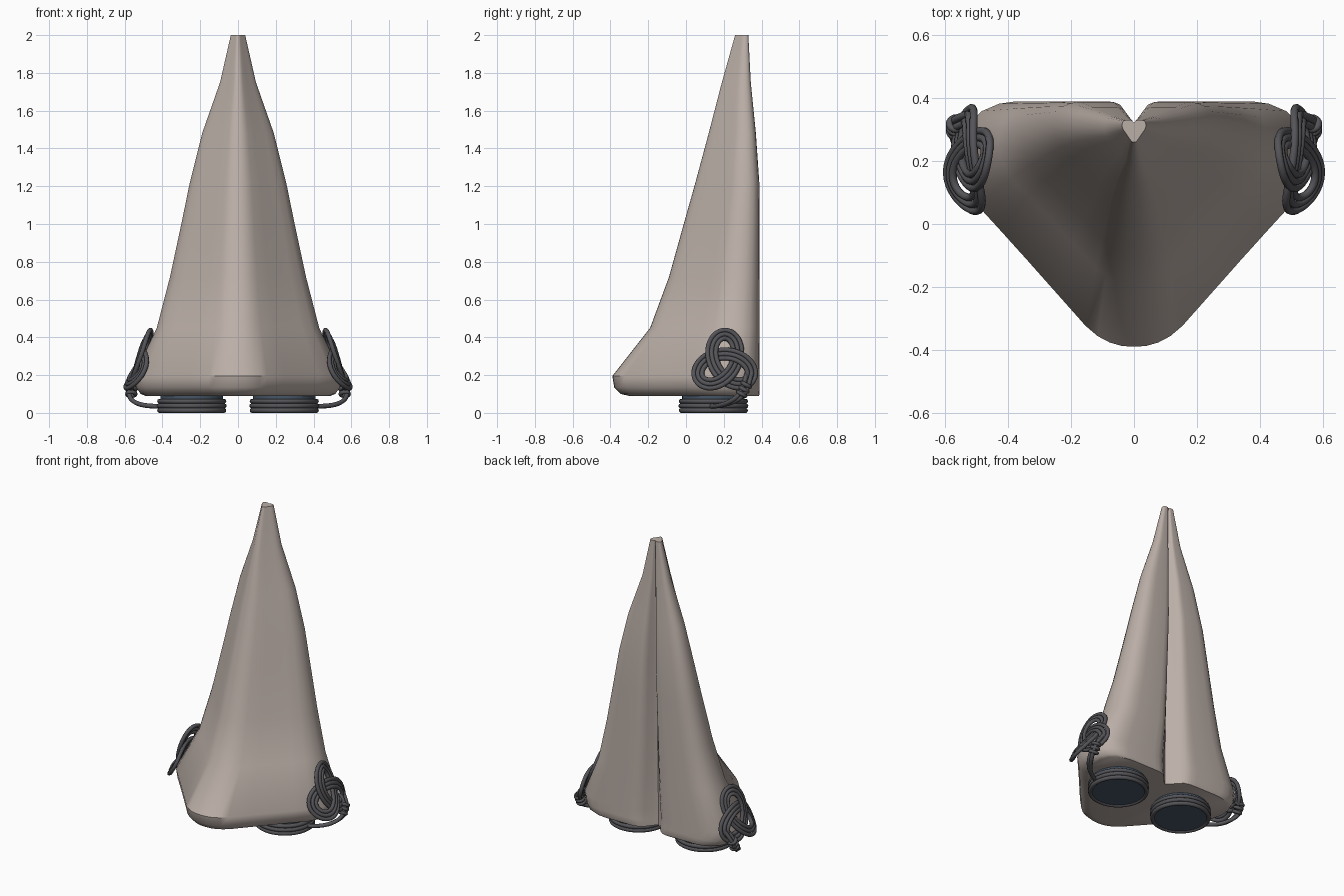
import bpy, bmesh, math
from mathutils import Vector

if "Cube" in bpy.data.objects:
    bpy.data.objects.remove(bpy.data.objects["Cube"])


def material(name, rgb):
    m = bpy.data.materials.new(name)
    m.diffuse_color = (*rgb, 1)
    m.use_nodes = True
    m.node_tree.nodes["Principled BSDF"].inputs["Base Color"].default_value = m.diffuse_color
    return m


CLOTH = material("taupe", (0.50, 0.43, 0.39))
CORD = material("dark_cord", (0.09, 0.09, 0.10))
GLASS = material("blue_glass", (0.06, 0.09, 0.13))


def finish(ob, mat, angle=35):
    ob.data.materials.append(mat)
    bpy.ops.object.select_all(action='DESELECT')
    ob.select_set(True)
    bpy.context.view_layer.objects.active = ob
    bpy.ops.object.shade_smooth_by_angle(angle=math.radians(angle))


def cord(name, pts, radius, closed=False, smooth=False):
    """Round cord swept along points, turned into a mesh."""
    cu = bpy.data.curves.new(name, 'CURVE')
    cu.dimensions = '3D'
    cu.bevel_depth = radius
    cu.bevel_resolution = 2
    cu.use_fill_caps = True
    sp = cu.splines.new('NURBS' if smooth else 'POLY')
    sp.points.add(len(pts) - 1)
    for p, co in zip(sp.points, pts):
        p.co = (*co, 1)
    sp.use_cyclic_u = closed
    if smooth:
        sp.use_endpoint_u = True
        sp.order_u = 3
        sp.resolution_u = 6
    ob = bpy.data.objects.new(name, cu)
    bpy.context.collection.objects.link(ob)
    bpy.ops.object.select_all(action='DESELECT')
    ob.select_set(True)
    bpy.context.view_layer.objects.active = ob
    bpy.ops.object.convert(target='MESH')
    finish(bpy.context.object, CORD, 60)


# Body: half section (fraction of width, fraction of depth), front to back notch
HALF = [(0, 0), (.07, .003), (.14, .017), (.21, .043), (.28, .085), (.45, .22),
        (.62, .355), (.78, .48), (.91, .58), (.97, .66), (1, .75), (.99, .84),
        (.95, .91), (.88, .96), (.78, .99), (.68, 1), (.45, 1), (.31, 1),
        (.24, .98), (.17, .88), (.11, .60), (.05, .2), (0, 0)]
NOTCH = 18      # index where the back groove starts
# z, half width, front y, back y, groove y
LEVELS = [(.09, .49, -.30, .385, .29), (.10, .515, -.345, .39, .29),
          (.135, .54, -.38, .39, .29), (.195, .55, -.39, .39, .29),
          (.45, .43, -.19, .39, .295), (.72, .36, -.09, .39, .30),
          (1.0, .30, -.012, .39, .305), (1.22, .255, .05, .388, .31),
          (1.48, .19, .12, .37, .315), (1.75, .095, .19, .343, .32),
          (2.0, .038, .26, .33, .322)]
bm = bmesh.new()
rings = []
for z, w, f, b, g in LEVELS:
    half = []
    for i, (u, v) in enumerate(HALF):
        y = f + (b - f) * v if i < NOTCH else g + (b - g) * v
        half.append((u * w, y))
    loop = half + [(-x, y) for x, y in half[-2:0:-1]]
    rings.append([bm.verts.new((x, y, z)) for x, y in loop])
for lo, hi in zip(rings, rings[1:]):
    n = len(lo)
    for i in range(n):
        j = (i + 1) % n
        bm.faces.new((lo[i], lo[j], hi[j], hi[i]))
bm.faces.new(rings[0][::-1])
bm.faces.new(rings[-1])
bmesh.ops.recalc_face_normals(bm, faces=bm.faces)
me = bpy.data.meshes.new("tapered_body")
bm.to_mesh(me)
bm.free()
body = bpy.data.objects.new("tapered_body", me)
bpy.context.collection.objects.link(body)
finish(body, CLOTH, 40)


def knot_points(side, offset):
    """Three-lobed knot laid on the sloping flank of the body."""
    pts, s, n = [], .052, 96
    for k in range(n):
        t = 2 * math.pi * k / n
        p = Vector((math.sin(t) + 2 * math.sin(2 * t), 2 * math.cos(2 * t) - math.cos(t))) * s
        d = Vector((math.cos(t) + 4 * math.cos(2 * t), math.sin(t) - 4 * math.sin(2 * t))).normalized()
        p += Vector((d.y, -d.x)) * offset
        x = .535 - .4 * p.y - 1.7 * p.x ** 2 + .013 * math.sin(3 * t)
        pts.append((side * x, .205 + p.x, .26 + p.y))
    return pts


for side, tag in ((1, "right"), (-1, "left")):
    # Side knots of three parallel cords
    for i, off in enumerate((-.022, 0, .022)):
        cord(f"knot_cord_{tag}_{i}", knot_points(side, off), .0125, closed=True)
    # Cords joining the knot to the foot disc
    for i, d in enumerate((-.013, .013)):
        path = [(.41, .13, .035), (.49, .17, .035), (.56, .25 + d, .06), (.58, .30 + d, .10),
                (.575, .32 + d, .15), (.53, .335 + d, .21)]
        cord(f"tie_cord_{tag}_{i}", [(side * x, y, z) for x, y, z in path], .0125, smooth=True)
    # Small wrapped coil on the joining cords
    for i in range(3):
        bpy.ops.mesh.primitive_torus_add(major_radius=.022, minor_radius=.011, major_segments=20,
                                         minor_segments=8, rotation=(-.5, 0, 0),
                                         location=(side * .565, .295 + .012 * i, .10 + .024 * i))
        bpy.context.object.name = f"cord_wrap_{tag}_{i}"
        finish(bpy.context.object, CORD, 60)
    # Foot disc with stacked rings
    centre = (side * .245, .145)
    bpy.ops.mesh.primitive_cylinder_add(vertices=48, radius=.165, depth=.09, location=(*centre, .053))
    bpy.context.object.name = f"foot_disc_{tag}"
    finish(bpy.context.object, GLASS)
    for i, (r, z) in enumerate(((.170, .013), (.172, .037), (.170, .062))):
        bpy.ops.mesh.primitive_torus_add(major_radius=r, minor_radius=.013, major_segments=48,
                                         minor_segments=10, location=(*centre, z))
        bpy.context.object.name = f"foot_ring_{tag}_{i}"
        finish(bpy.context.object, CORD, 60)
